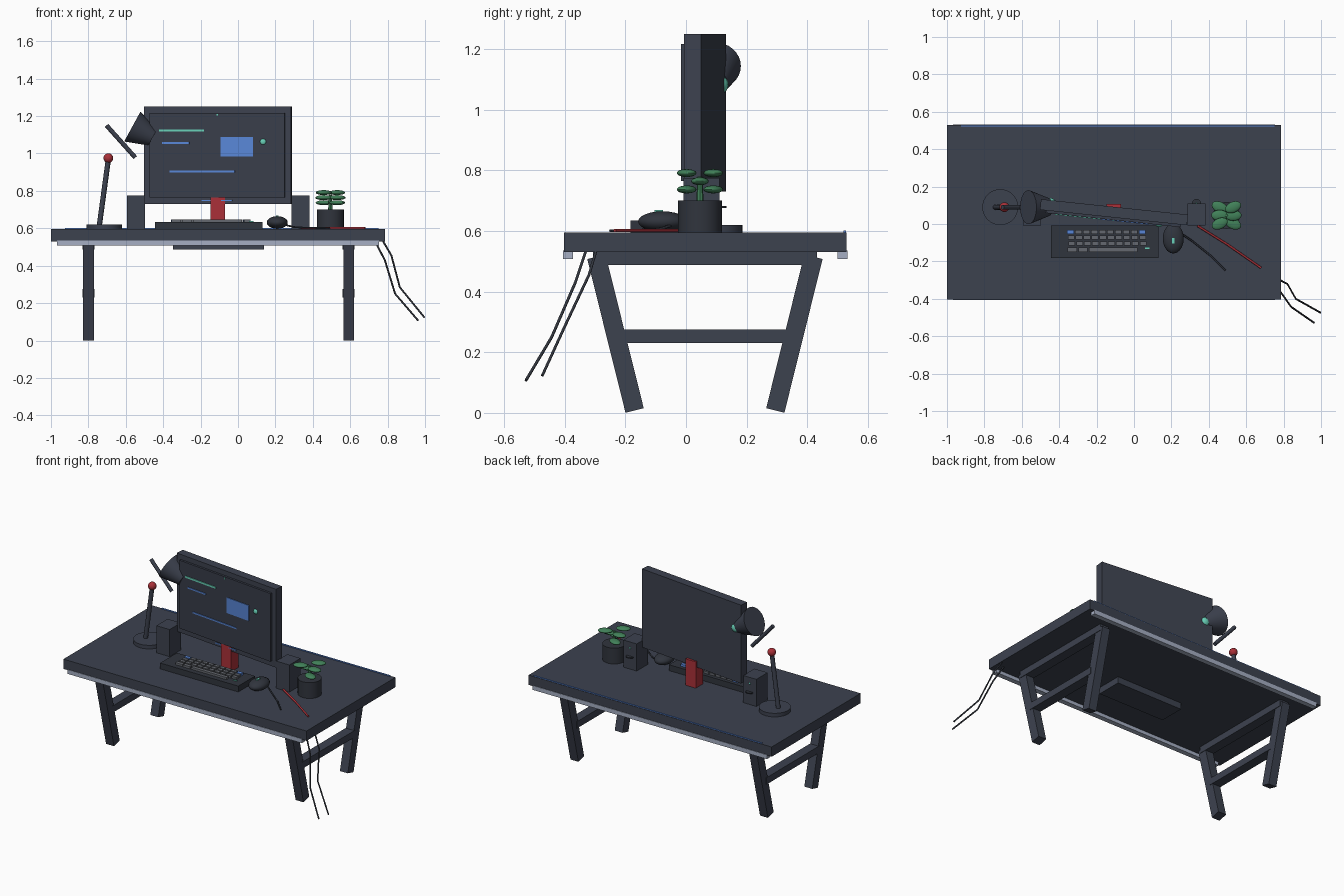
import bpy, bmesh, math
from mathutils import Matrix, Vector

if "Cube" in bpy.data.objects:
    bpy.data.objects.remove(bpy.data.objects["Cube"])


def material(name, rgb):
    m = bpy.data.materials.new(name)
    m.diffuse_color = (*rgb, 1)
    m.use_nodes = True
    m.node_tree.nodes["Principled BSDF"].inputs["Base Color"].default_value = m.diffuse_color
    return m


SLATE = material("slate", (0.046, 0.054, 0.078))
SCREEN = material("screen_dark", (0.040, 0.047, 0.068))
DARK = material("charcoal", (0.030, 0.035, 0.047))
RED = material("red", (0.40, 0.030, 0.040))
TRIM = material("pale_trim", (0.38, 0.43, 0.55))
BLUE = material("blue", (0.10, 0.24, 0.68))
TEAL = material("teal", (0.14, 0.64, 0.48))
GREEN = material("leaf_green", (0.053, 0.22, 0.10))
KEY = material("key_grey", (0.13, 0.14, 0.16))
I = Matrix.Identity(4)


def finish(name, bm, mat, matrix=I, smooth=False):
    me = bpy.data.meshes.new(name)
    bm.transform(matrix)
    bmesh.ops.recalc_face_normals(bm, faces=bm.faces)
    for f in bm.faces:
        f.smooth = smooth
    if smooth:
        for e in bm.edges:
            e.smooth = e.calc_face_angle(0) < math.radians(40)
    bm.to_mesh(me)
    bm.free()
    me.materials.append(mat)
    ob = bpy.data.objects.new(name, me)
    bpy.context.collection.objects.link(ob)
    return ob


def box(name, x, y, z, mat, matrix=I):
    """Box from (min, max) ranges."""
    bm = bmesh.new()
    bmesh.ops.create_cube(bm, size=1)
    for v in bm.verts:
        v.co = [sum(r) / 2 + c * (r[1] - r[0]) for r, c in zip((x, y, z), v.co)]
    return finish(name, bm, mat, matrix)


def rod(name, a, b, r1, r2, mat, seg=24):
    """Capped cylinder or cone between two points."""
    a, b = Vector(a), Vector(b)
    d = b - a
    bm = bmesh.new()
    bmesh.ops.create_cone(bm, cap_ends=True, segments=seg, radius1=r1, radius2=r2, depth=d.length)
    m = Matrix.Translation((a + b) / 2) @ d.to_track_quat('Z', 'Y').to_matrix().to_4x4()
    return finish(name, bm, mat, m, True)


def ball(name, loc, size, mat, turn=0):
    bm = bmesh.new()
    bmesh.ops.create_uvsphere(bm, u_segments=20, v_segments=12, radius=1)
    m = Matrix.Translation(loc) @ Matrix.Rotation(turn, 4, 'Z') @ Matrix.Diagonal((*size, 1))
    return finish(name, bm, mat, m, True)


def cable(name, pts, r, mat):
    cu = bpy.data.curves.new(name, 'CURVE')
    cu.dimensions = '3D'
    cu.bevel_depth = r
    cu.bevel_resolution = 1
    cu.use_fill_caps = True
    sp = cu.splines.new('POLY')
    sp.points.add(len(pts) - 1)
    for p, c in zip(sp.points, pts):
        p.co = (*c, 1)
    cu.materials.append(mat)
    bpy.context.collection.objects.link(bpy.data.objects.new(name, cu))


# Desk top, trims and light bar
T = 0.595
box("desk_top", (-1, 0.785), (-0.403, 0.53), (0.53, T), SLATE)
box("front_trim", (-0.967, 0.753), (-0.406, -0.373), (0.507, 0.535), TRIM)
box("back_trim", (-0.967, 0.753), (0.50, 0.533), (0.507, 0.535), TRIM)
box("back_light_bar", (-0.925, 0.75), (0.52, 0.527), (T, 0.601), BLUE)
box("cable_tray", (-0.347, 0.14), (-0.15, 0.02), (0.488, 0.53), SLATE)

# Trestle legs: splayed pair, upper and lower rail on each side
MID = 0.0625
for side, x in (("left", -0.80), ("right", 0.592)):
    for end, s in (("front", -1), ("back", 1)):
        bm = bmesh.new()
        bmesh.ops.create_cube(bm, size=1)
        a, b = Vector((x, MID + s * 0.232, 0.008)), Vector((x, MID + s * 0.358, 0.515))
        d = b - a
        m = (Matrix.Translation((a + b) / 2) @ Matrix.Rotation(-math.atan2(d.y, d.z), 4, 'X')
             @ Matrix.Diagonal((0.058, 0.062, d.length, 1)))
        finish(f"{side}_{end}_leg", bm, SLATE, m)
    box(f"{side}_upper_rail", (x - 0.032, x + 0.032), (MID - 0.37, MID + 0.37), (0.487, 0.53), SLATE)
    box(f"{side}_lower_rail", (x - 0.032, x + 0.032), (MID - 0.28, MID + 0.28), (0.23, 0.275), SLATE)

# Monitor, turned slightly
M = Matrix.Translation((-0.107, 0.063, 0)) @ Matrix.Rotation(math.radians(-6), 4, 'Z')
box("monitor_body", (-0.395, 0.395), (-0.0285, 0.0285), (0.73, 1.25), SLATE, M)
box("screen_panel", (-0.363, 0.363), (-0.0425, -0.028), (0.765, 1.217), SCREEN, M)
FACE = (-0.0465, -0.042)
for name, x0, x1, z0, z1, mat in (
        ("heading_line", -0.312, -0.07, 1.117, 1.129, TEAL),
        ("short_line", -0.295, -0.15, 1.051, 1.061, BLUE),
        ("long_line", -0.255, 0.095, 0.899, 0.909, BLUE),
        ("window_block", 0.019, 0.194, 0.984, 1.087, BLUE),
        ("camera_dot", -0.004, 0.004, 1.203, 1.211, TEAL)):
    box(name, (x0, x1), FACE, (z0, z1), mat, M)
box("chin_light", (-0.085, 0.08), (-0.033, -0.028), (0.746, 0.752), BLUE, M)
ball("screen_dot", M @ Vector((0.247, -0.045, 1.063)), (0.016, 0.008, 0.016), TEAL)
box("monitor_stand", (-0.146, -0.07), (0.028, 0.106), (T, 0.77), RED)

# Speakers with rear shelf disc and light
for side, x in (("left", -0.545), ("right", 0.334)):
    box(f"{side}_speaker", (x - 0.049, x + 0.049), (-0.008, 0.11), (T, 0.775), SLATE)
    rod(f"{side}_speaker_disc", (x, 0.11, 0.675), (x, 0.11, 0.682), 0.024, 0.024, DARK)
    ball(f"{side}_speaker_light", (x, 0.11, 0.735), (0.006, 0.005, 0.006), TEAL)

# Desk lamp
rod("lamp_base", (-0.715, 0.09, T), (-0.715, 0.09, 0.619), 0.096, 0.096, SLATE, 32)
rod("lamp_pole", (-0.742, 0.09, 0.61), (-0.693, 0.09, 0.97), 0.014, 0.014, SLATE, 12)
ball("lamp_joint", (-0.693, 0.09, 0.975), (0.026, 0.026, 0.026), RED)
rod("lamp_arm", (-0.703, 0.09, 1.15), (-0.549, 0.09, 0.978), 0.012, 0.012, SLATE, 12)
rod("lamp_shade", (-0.565, 0.09, 1.144), (-0.457, 0.09, 1.085), 0.091, 0.048, SLATE, 32)
ball("lamp_bulb", (-0.452, 0.10, 1.082), (0.040, 0.040, 0.035), TEAL)

# Keyboard
box("keyboard_base", (-0.444, 0.13), (-0.183, -0.007), (T, 0.634), DARK)
for row in range(3):
    y = -0.042 - row * 0.031
    for col in range(10):
        x = -0.357 + col * 0.0425 + row * 0.003
        mat = BLUE if row == 0 and col in (0, 9) else KEY
        box(f"key_{row}_{col}", (x, x + 0.036), (y - 0.011, y + 0.011), (0.63, 0.648), mat)
for name, x0, x1 in (("key_corner_a", -0.355, -0.305), ("key_corner_b", -0.298, -0.248),
                     ("space_key", -0.24, 0.02)):
    box(name, (x0, x1), (-0.149, -0.126), (0.63, 0.648), KEY)
box("keyboard_light", (0.058, 0.083), (-0.134, -0.126), (0.63, 0.638), TEAL)

# Mouse
ball("mouse", (0.21, -0.078, 0.631), (0.056, 0.08, 0.034), DARK)
box("mouse_wheel", (0.203, 0.217), (-0.104, -0.076), (0.655, 0.669), TEAL)

# Cables on the desk and over the edge
cable("mouse_cable", [(0.25, -0.05, 0.618), (0.31, -0.09, 0.605), (0.41, -0.17, 0.602),
                      (0.49, -0.25, 0.601)], 0.005, DARK)
cable("red_cable", [(0.34, -0.01, 0.601), (0.50, -0.11, 0.601), (0.68, -0.235, 0.601)], 0.006, RED)
cable("hanging_cable_a", [(0.73, -0.33, 0.535), (0.785, -0.365, 0.43), (0.84, -0.443, 0.25),
                          (0.963, -0.528, 0.107)], 0.005, DARK)
cable("hanging_cable_b", [(0.77, -0.295, 0.54), (0.82, -0.32, 0.455), (0.865, -0.40, 0.285),
                          (0.997, -0.474, 0.123)], 0.005, DARK)

# Potted plant with three layers of flat leaves
PX, PY = 0.494, 0.046
rod("plant_pot", (PX, PY, T), (PX, PY, 0.70), 0.072, 0.072, DARK, 24)
rod("plant_stem", (PX, PY, 0.70), (PX, PY, 0.78), 0.012, 0.008, GREEN, 8)
for i in range(6):
    layer, s = i // 2, 1 if i % 2 else -1
    ball(f"leaf_{i}", (PX + s * 0.036, PY + (layer - 1) * 0.044 * s, 0.737 + layer * 0.027),
         (0.045, 0.029, 0.013), GREEN, math.radians((-25, 0, 25)[layer]))
